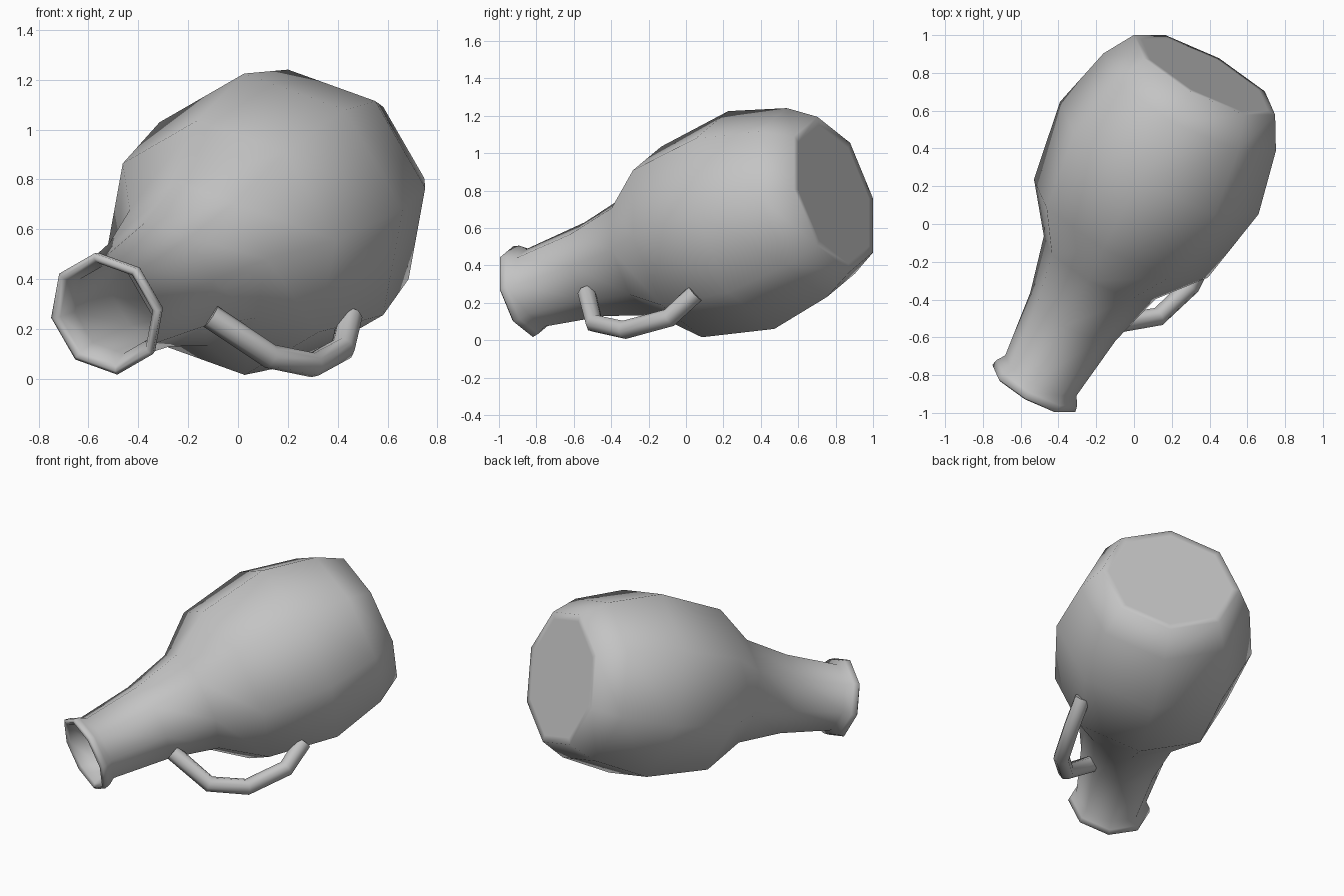
import bpy
import bmesh
import math
from mathutils import Vector

if "Cube" in bpy.data.objects:
    bpy.data.objects.remove(bpy.data.objects["Cube"], do_unlink=True)

# One plain grey glaze
glaze = bpy.data.materials.new("grey_glaze")
glaze.use_nodes = True
grey = (0.55, 0.55, 0.55, 1)
glaze.diffuse_color = grey
glaze.node_tree.nodes["Principled BSDF"].inputs["Base Color"].default_value = grey

# Tilted axis running from the mouth to the base
SIDES = 8
mouth = Vector((-0.53, -0.87, 0.26))
axis = Vector((0.46, 0.845, 0.265)).normalized()
side = axis.cross(Vector((0, 0, 1))).normalized()
up = side.cross(axis)
ROLL = math.radians(3.5)

# Profile as (distance along axis, radius)
outer = [(1.96, 0.385), (1.96, 0.43), (1.79, 0.525), (1.44, 0.605), (1.0, 0.53),
         (0.755, 0.34), (0.45, 0.26), (0.08, 0.217)]
lip = [(0.035, 0.245), (0.0, 0.253), (-0.012, 0.235), (0.005, 0.213)]
WALL = 0.03
inner = [(min(t, 1.96 - WALL), r - WALL) for t, r in reversed(outer[1:])]


def lathe(name, profile):
    """Spin a profile round the tilted axis and close both end rings."""
    bm = bmesh.new()
    rings = []
    for t, r in profile:
        ring = []
        for k in range(SIDES):
            a = ROLL + k * math.tau / SIDES
            ring.append(bm.verts.new(mouth + axis * t
                                     + (side * math.cos(a) + up * math.sin(a)) * r))
        rings.append(ring)
    for a, b in zip(rings, rings[1:]):
        for k in range(SIDES):
            j = (k + 1) % SIDES
            bm.faces.new((a[k], a[j], b[j], b[k]))
    bm.faces.new(rings[0])
    bm.faces.new(rings[-1])
    bmesh.ops.recalc_face_normals(bm, faces=bm.faces)
    for f in bm.faces:
        f.smooth = True
    mesh = bpy.data.meshes.new(name)
    bm.to_mesh(mesh)
    bm.free()
    mesh.materials.append(glaze)
    obj = bpy.data.objects.new(name, mesh)
    bpy.context.collection.objects.link(obj)
    return obj


def tube(name, points, radius):
    """Sweep a round section along a polyline."""
    curve = bpy.data.curves.new(name, "CURVE")
    curve.dimensions = "3D"
    curve.bevel_depth = radius
    curve.bevel_resolution = 2
    curve.use_fill_caps = True
    spline = curve.splines.new("POLY")
    spline.points.add(len(points) - 1)
    for p, co in zip(spline.points, points):
        p.co = (*co, 1)
    curve.materials.append(glaze)
    obj = bpy.data.objects.new(name, curve)
    bpy.context.collection.objects.link(obj)
    bpy.ops.object.select_all(action="DESELECT")
    obj.select_set(True)
    bpy.context.view_layer.objects.active = obj
    bpy.ops.object.convert(target="MESH")
    bpy.ops.object.shade_smooth_by_angle(angle=math.radians(65))
    return bpy.context.object


# Hollow jug body with flared lip
lathe("jug_body", outer + lip + inner)

# Bent handle bridging neck and belly
tube("handle", [(-0.11, -0.53, 0.25), (0.13, -0.49, 0.09), (0.3, -0.33, 0.055),
                (0.42, -0.09, 0.12), (0.45, 0.05, 0.25)], 0.05)
